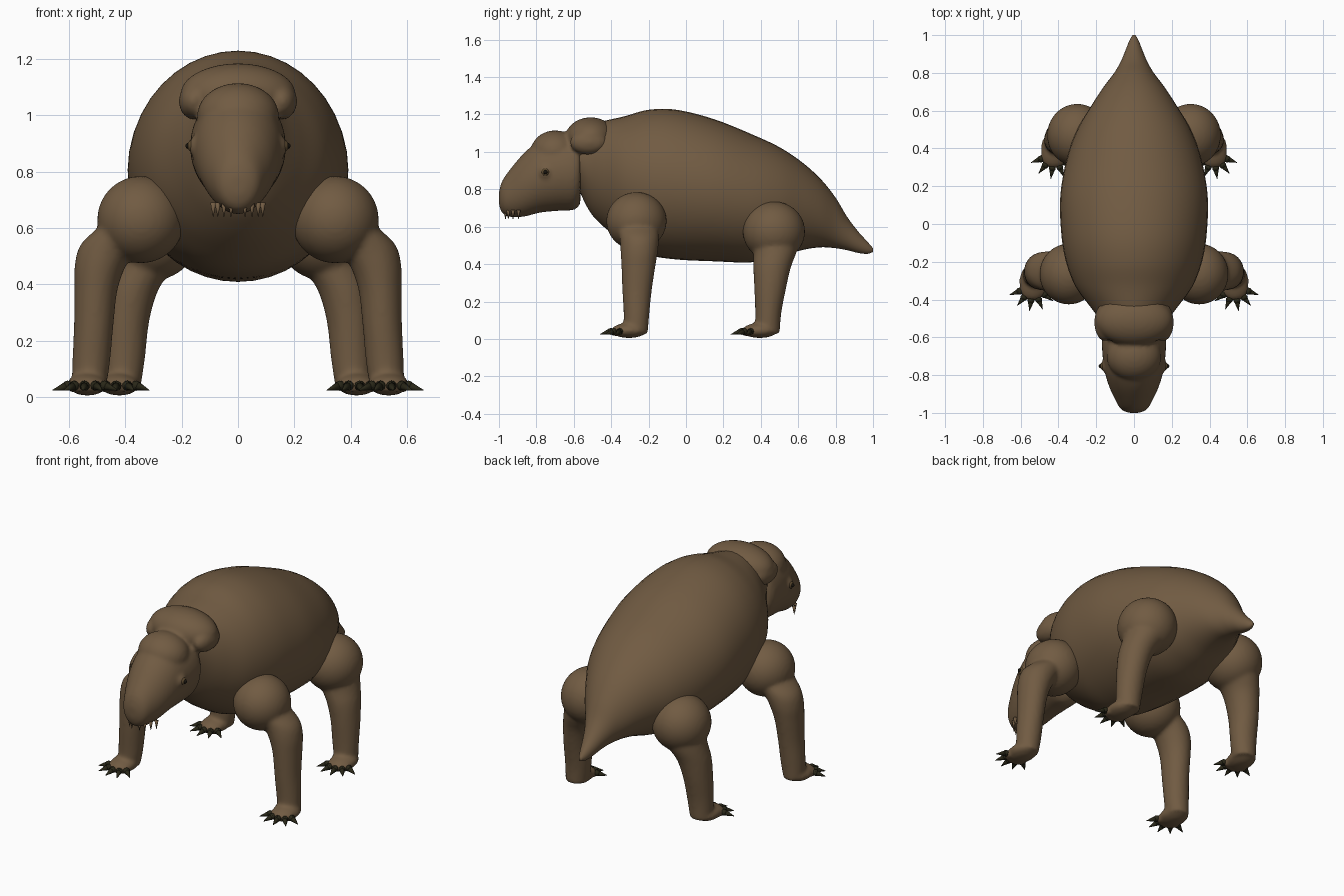
import bpy, bmesh
from math import sin, cos, pi, radians
from mathutils import Vector, Matrix

cube = bpy.data.objects.get("Cube")
if cube:
    bpy.data.objects.remove(cube, do_unlink=True)


def material(name, rgb, rough=0.7):
    m = bpy.data.materials.new(name)
    m.use_nodes = True
    m.diffuse_color = (*rgb, 1)
    bsdf = m.node_tree.nodes["Principled BSDF"]
    bsdf.inputs["Base Color"].default_value = (*rgb, 1)
    bsdf.inputs["Roughness"].default_value = rough
    return m


HIDE = material("brown hide", (0.165, 0.105, 0.055))
CLAW = material("dark claw", (0.022, 0.02, 0.009))
PUPIL = material("dark pupil", (0.01, 0.008, 0.005))
IRIS = material("amber iris", (0.11, 0.07, 0.03))


def smooth_path(rows, steps=6):
    """Catmull-Rom resampling of section rows."""
    pts = [Vector(r) for r in rows]
    ext = [2 * pts[0] - pts[1]] + pts + [2 * pts[-1] - pts[-2]]
    out = []
    for a, b, c, d in zip(ext, ext[1:], ext[2:], ext[3:]):
        for i in range(steps):
            t = i / steps
            out.append(0.5 * (2 * b + (c - a) * t + (2 * a - 5 * b + 4 * c - d) * t * t
                              + (3 * b - a - 3 * c + d) * t ** 3))
    return out + [pts[-1]]


def loft(bm, rows, place, sides=40):
    """Skin a row of elliptical rings; place(row, cos, sin) gives each point."""
    rings = []
    for row in smooth_path(rows):
        rings.append([bm.verts.new(place(row, cos(2 * pi * i / sides), sin(2 * pi * i / sides)))
                      for i in range(sides)])
    for r, s in zip(rings, rings[1:]):
        for i in range(sides):
            j = (i + 1) % sides
            bm.faces.new((r[i], r[j], s[j], s[i]))
    bm.faces.new(rings[0])
    bm.faces.new(rings[-1])


def lengthwise(row, c, s):
    # row: y, top, bottom, half width
    y, top, bottom, w = row
    return (max(w, 0.004) * c, y, (top + bottom) / 2 + max((top - bottom) / 2, 0.004) * s)


def upright(row, c, s):
    # row: x, y, z, x radius, y radius
    x, y, z, rx, ry = row
    return (x + rx * c, y + ry * s, z)


def ball(bm, centre, radii, subdiv=4):
    m = Matrix.Translation(centre) @ Matrix.Diagonal((*radii, 1))
    bmesh.ops.create_icosphere(bm, subdivisions=subdiv, radius=1, matrix=m)


def spike(bm, base, tip, radius):
    d = Vector(tip) - Vector(base)
    m = Matrix.Translation((Vector(base) + Vector(tip)) / 2) @ d.to_track_quat('Z', 'Y').to_matrix().to_4x4()
    bmesh.ops.create_cone(bm, cap_ends=True, segments=10, radius1=radius, radius2=0.001,
                          depth=d.length, matrix=m)


def finish(bm, name, mat, voxel=0, mirror=False):
    bmesh.ops.recalc_face_normals(bm, faces=bm.faces)
    me = bpy.data.meshes.new(name)
    bm.to_mesh(me)
    bm.free()
    me.materials.append(mat)
    me.shade_smooth()
    ob = bpy.data.objects.new(name, me)
    bpy.context.collection.objects.link(ob)
    if voxel:
        r = ob.modifiers.new("fuse", 'REMESH')
        r.mode, r.voxel_size, r.use_smooth_shade = 'VOXEL', voxel, True
        s = ob.modifiers.new("soften", 'SMOOTH')
        s.factor, s.iterations = 0.5, 5
    if mirror:
        ob.modifiers.new("other side", 'MIRROR').use_mirror_merge = False
    return ob


# Trunk with neck and tail
bm = bmesh.new()
loft(bm, [(-.60, 1.10, .86, .12), (-.52, 1.14, .69, .17), (-.44, 1.165, .60, .23),
          (-.33, 1.19, .52, .31), (-.20, 1.225, .45, .36), (-.05, 1.225, .425, .385),
          (.15, 1.175, .415, .39), (.35, 1.095, .41, .355), (.50, 1.025, .44, .30),
          (.62, .945, .475, .23), (.72, .855, .49, .165), (.80, .755, .485, .105),
          (.86, .655, .475, .07), (.92, .575, .46, .045), (.97, .52, .455, .025),
          (1.0, .485, .465, .008)], lengthwise)
finish(bm, "body_and_tail", HIDE)

# Head with brow and neck frill
bm = bmesh.new()
loft(bm, [(-1.0, .79, .715, .03), (-.98, .85, .67, .07), (-.93, .92, .65, .10),
          (-.86, 1.0, .655, .132), (-.78, 1.06, .675, .155), (-.68, 1.09, .685, .168),
          (-.60, 1.09, .69, .168), (-.565, 1.08, .72, .15)], lengthwise)
ball(bm, (0, -.70, 1.0), (.145, .13, .115))
ball(bm, (0, -.51, 1.075), (.205, .135, .11))
for side in (-1, 1):
    ball(bm, (side * .155, -.52, 1.05), (.055, .10, .065))
    ball(bm, (side * .155, -.75, .89), (.02, .034, .034))
finish(bm, "head", HIDE, voxel=0.011)

# Eyes
for name, mat, r, x in (("irises", IRIS, .02, .167), ("pupils", PUPIL, .011, .175)):
    bm = bmesh.new()
    ball(bm, (x, -.752, .892), (.012, r, r), 3)
    finish(bm, name, mat, mirror=True)

# Teeth along the front of the upper lip
bm = bmesh.new()
for x, y in ((.025, -.965), (.05, -.95), (.072, -.925), (.088, -.895)):
    spike(bm, (x, y, .69), (x, y, .64), .011)
finish(bm, "teeth", HIDE, mirror=True)


def leg_pair(name, joint, radius, sections, foot, turn):
    bm = bmesh.new()
    ball(bm, joint, (radius, radius * 1.04, radius))
    loft(bm, sections, upright, 28)
    ball(bm, foot, (.072, .095, .04))
    claws = bmesh.new()
    centre = Vector((foot[0], foot[1] - .025, 0))
    for k in range(5):
        a = radians(turn + (k - 2) * 31)
        d = Vector((sin(a), -cos(a), 0))
        ball(bm, centre + d * .055 + Vector((0, 0, .038)), (.023, .023, .024), 3)
        knuckle = centre + d * .075 + Vector((0, 0, .04))
        ball(claws, knuckle, (.019, .019, .018), 2)
        spike(claws, knuckle, centre + d * .132 + Vector((0, 0, .024)), .018)
    finish(bm, name + "_legs", HIDE, voxel=0.011, mirror=True)
    finish(claws, name + "_claws", CLAW, mirror=True)


leg_pair("front", (.345, -.265, .63), .155,
         [(.40, -.26, .60, .10, .11), (.455, -.25, .54, .105, .105), (.488, -.25, .47, .092, .10),
          (.505, -.255, .38, .077, .09), (.513, -.262, .25, .07, .078),
          (.522, -.265, .12, .067, .068), (.53, -.27, .03, .06, .066)],
         (.535, -.305, .045), 8)
leg_pair("hind", (.30, .47, .575), .16,
         [(.31, .48, .54, .12, .13), (.34, .475, .46, .11, .115), (.375, .46, .38, .092, .10),
          (.395, .45, .27, .08, .085), (.403, .44, .14, .073, .07),
          (.41, .435, .03, .064, .066)],
         (.422, .395, .045), 8)
